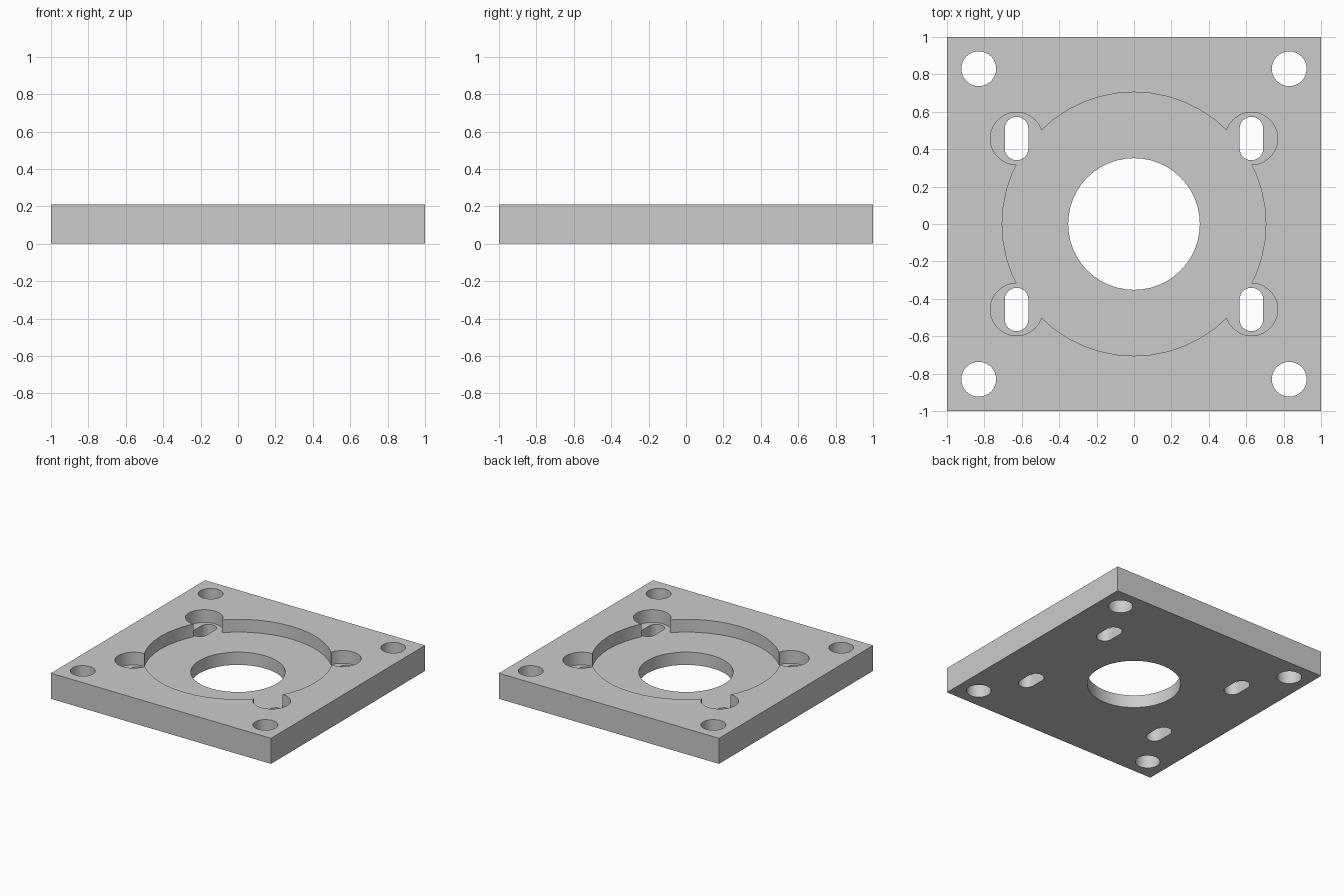
import bpy
import bmesh
from math import pi, cos, sin, radians

if "Cube" in bpy.data.objects:
    bpy.data.objects.remove(bpy.data.objects["Cube"])

SIZE, THICK, FLOOR = 2.0, 0.21, 0.105
SIDES = 48

grey = bpy.data.materials.new("light_grey")
grey.use_nodes = True
colour = (0.6, 0.6, 0.6, 1)
grey.diffuse_color = colour
grey.node_tree.nodes["Principled BSDF"].inputs["Base Color"].default_value = colour


def prism(name, outline, z0, z1):
    """Extrude a closed outline from z0 up to z1."""
    bm = bmesh.new()
    face = bm.faces.new([bm.verts.new((x, y, z0)) for x, y in outline])
    top = bmesh.ops.extrude_face_region(bm, geom=[face])["geom"]
    verts = [v for v in top if isinstance(v, bmesh.types.BMVert)]
    bmesh.ops.translate(bm, verts=verts, vec=(0, 0, z1 - z0))
    bmesh.ops.recalc_face_normals(bm, faces=bm.faces)
    mesh = bpy.data.meshes.new(name)
    bm.to_mesh(mesh)
    bm.free()
    mesh.materials.append(grey)
    obj = bpy.data.objects.new(name, mesh)
    bpy.context.collection.objects.link(obj)
    return obj


def slot(cx, cy, r, half=0.0):
    """Circle outline, stretched along y into a slot when half > 0."""
    pts = []
    for start, shift in ((0, half), (pi, -half)):
        n = SIDES // 2
        for i in range(n + (1 if half else 0)):
            a = start + pi * i / n
            pts.append((cx + r * cos(a), cy + shift + r * sin(a)))
    return pts


# Square plate
h = SIZE / 2
plate = prism("mounting_plate", [(-h, -h), (h, -h), (h, h), (-h, h)], 0, THICK)

# Round pocket and centre bore
cuts = [("pocket", slot(0, 0, 0.705), FLOOR),
        ("centre_bore", slot(0, 0, 0.352), -0.1)]

# Corner holes, screw reliefs and slots, four of each
for sx in (-1, 1):
    for sy in (-1, 1):
        cuts += [("corner_hole", slot(sx * 0.83, sy * 0.83, 0.093), -0.1),
                 ("screw_relief", slot(sx * 0.628, sy * 0.457, 0.14), FLOOR),
                 ("screw_slot", slot(sx * 0.628, sy * 0.457, 0.063, 0.053), -0.1)]

cutters = []
for name, outline, bottom in cuts:
    cutter = prism(name + "_cutter", outline, bottom, THICK + 0.1)
    cutter.hide_render = True
    cutters.append(cutter)
    mod = plate.modifiers.new(name, "BOOLEAN")
    mod.operation = "DIFFERENCE"
    mod.solver = "EXACT"
    mod.object = cutter

# Bake the cuts and remove the cutters
bpy.context.view_layer.update()
result = bpy.data.meshes.new_from_object(
    plate.evaluated_get(bpy.context.evaluated_depsgraph_get()))
plate.modifiers.clear()
plate.data = result
for cutter in cutters:
    bpy.data.objects.remove(cutter)

# Smooth bores with crisp edges
for obj in bpy.context.selected_objects:
    obj.select_set(False)
plate.select_set(True)
bpy.context.view_layer.objects.active = plate
bpy.ops.object.shade_smooth_by_angle(angle=radians(30))
